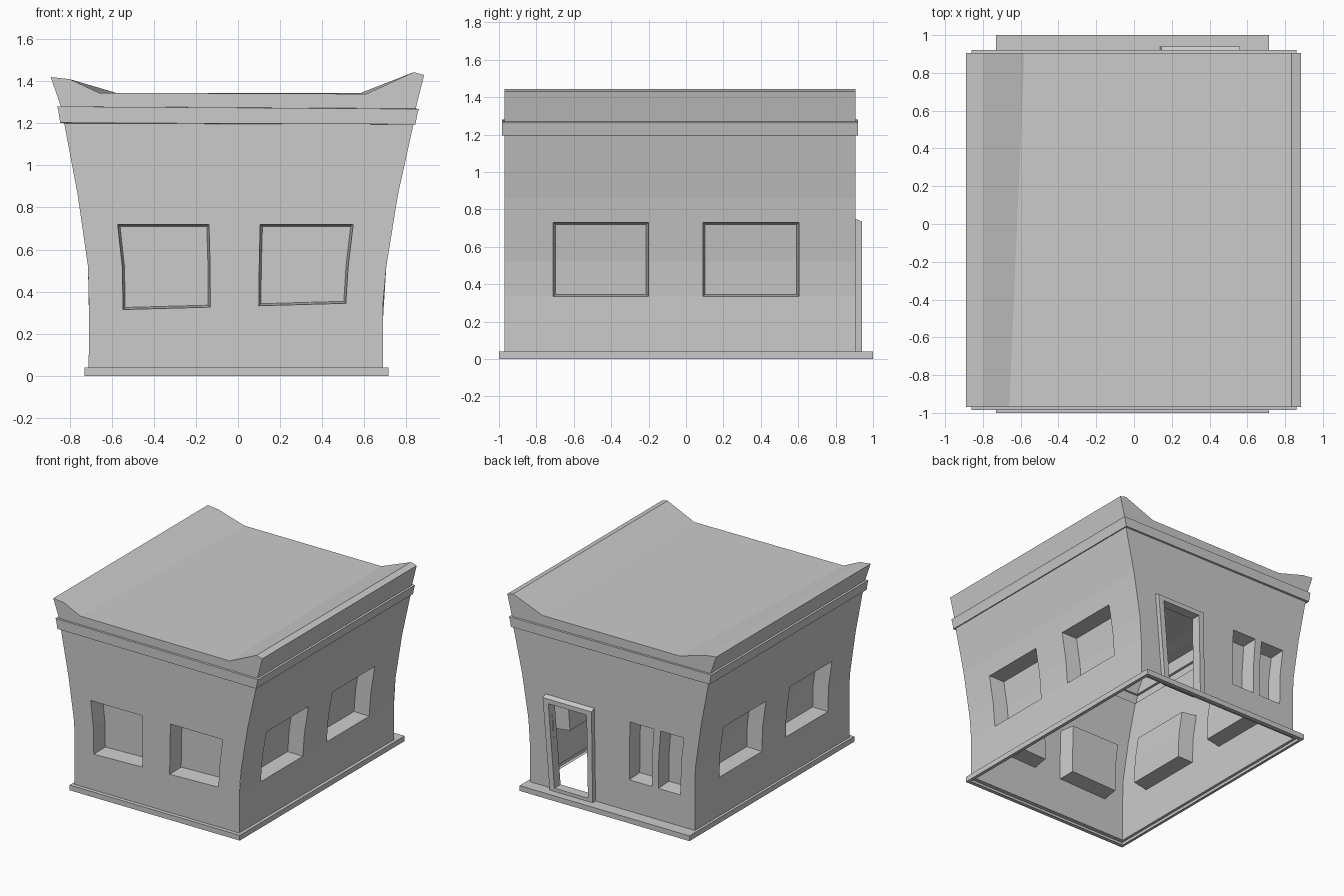
import bpy, bmesh
from mathutils import Vector

if "Cube" in bpy.data.objects:
    bpy.data.objects.remove(bpy.data.objects["Cube"])

Y0, Y1 = -0.97, 0.905          # front and back wall planes
# wall flare: height, left half width, right half width
FLARE = [(0.0, .71, .69), (.33, .708, .69), (.52, .713, .705),
         (.86, .762, .76), (1.2, .826, .835), (1.3, .84, .845)]


def width(z, right):
    i = 2 if right else 1
    for a, b in zip(FLARE, FLARE[1:]):
        if z <= b[0]:
            t = (z - a[0]) / (b[0] - a[0])
            return a[i] + (b[i] - a[i]) * t
    return FLARE[-1][i]


def make(name, bm):
    bmesh.ops.remove_doubles(bm, verts=bm.verts, dist=1e-5)
    bmesh.ops.recalc_face_normals(bm, faces=bm.faces)
    me = bpy.data.meshes.new(name)
    bm.to_mesh(me)
    bm.free()
    ob = bpy.data.objects.new(name, me)
    bpy.context.collection.objects.link(ob)
    return ob


def face(bm, pts):
    bm.faces.new([bm.verts.new(p) for p in pts])


def loft(name, rings):
    bm = bmesh.new()
    for a, b in zip(rings, rings[1:]):
        n = len(a)
        for i in range(n):
            j = (i + 1) % n
            face(bm, [a[i], a[j], b[j], b[i]])
    return make(name, bm)


# wall sheet cut into cells; openings are (u0, u1, row0, row1, recessed)
def panel(name, us, rows, openings, pos, inward):
    bm = bmesh.new()
    inward = Vector(inward)

    def cell(i, j):
        return [(us[i], rows[j]), (us[i + 1], rows[j]),
                (us[i + 1], rows[j + 1]), (us[i], rows[j + 1])]

    for i in range(len(us) - 1):
        for j in range(len(rows) - 1):
            if not any(a <= i < b and c <= j < d for a, b, c, d, _ in openings):
                face(bm, [pos(*p) for p in cell(i, j)])
    for a, b, c, d, recessed in openings:
        if not recessed:
            continue
        uc, zc = (us[a] + us[b]) / 2, (rows[c] + rows[d]) / 2

        def deep(u, z):
            return pos(u + (uc - u) * .05, z + (zc - z) * .05) + inward

        for i in range(a, b):
            for j in range(c, d):
                q = cell(i, j)
                face(bm, [deep(*p) for p in q])
                for k, border in enumerate((j == c, i == b - 1, j == d - 1, i == a)):
                    if border:
                        p, r = q[k], q[(k + 1) % 4]
                        face(bm, [pos(*p), pos(*r), deep(*r), deep(*p)])
    return make(name, bm)


def facade(y):
    def pos(u, z):
        skew = .028 * u if abs(z - .33) < .03 and y < 0 else 0
        return Vector((u * width(z, u > 0) / .70, y, z + skew))
    return pos


def side(right):
    return lambda u, z: Vector((width(z, right) * (1 if right else -1), u, z))


def rect(x0, x1, y0, y1, z0, z1=None):
    z1 = z0 if z1 is None else z1
    return [(x0, y0, z0), (x1, y0, z1), (x1, y1, z1), (x0, y1, z0)]


# walls with recessed windows
panel("front_wall", [-.70, -.54, -.13, .10, .52, .70],
      [.04, .33, .52, .72, .86, 1.2],
      [(1, 2, 1, 3, True), (3, 4, 1, 3, True)], facade(Y0), (0, .125, 0))
panel("back_wall", [-.70, -.58, -.395, -.34, -.15, .165, .49, .70],
      [.04, .055, .28, .52, .71, .725, .86, 1.2],
      [(1, 2, 2, 5, True), (3, 4, 2, 5, True), (5, 6, 1, 4, False)],
      facade(Y1), (0, -.12, 0))
for name, right in (("left_wall", False), ("right_wall", True)):
    panel(name, [Y0, -.71, -.20, .09, .605, Y1],
          [.04, .335, .52, .73, .86, 1.2],
          [(1, 2, 1, 3, True), (3, 4, 1, 3, True)],
          side(right), (-.12 if right else .12, 0, 0))

# base plinth
loft("plinth", [rect(-.71, .69, Y0, .97, .0), rect(-.73, .715, -1, 1, .0),
                rect(-.73, .715, -1, 1, .04), rect(-.71, .69, Y0, Y1, .04)])

# cornice band under the parapet
loft("cornice", [rect(-.826, .835, Y0, Y1, 1.2, 1.195),
                 rect(-.845, .843, -.985, .92, 1.203, 1.195),
                 rect(-.855, .855, -.985, .92, 1.265, 1.255),
                 rect(-.86, .86, -.985, .92, 1.28, 1.268),
                 rect(-.842, .845, Y0, Y1, 1.28, 1.27)])

# parapet and roof, raised along both sides
front = [(-.89, 1.42), (-.80, 1.41), (-.66, 1.345), (.61, 1.34), (.835, 1.443), (.885, 1.43)]
back = [(-.89, 1.42), (-.80, 1.41), (-.58, 1.345), (.585, 1.345), (.835, 1.443), (.885, 1.43)]
foot = [(.845, 1.27), (-.842, 1.28)]
bm = bmesh.new()
f = [(x, Y0, z) for x, z in front + foot]
b = [(x, Y1, z) for x, z in back + foot]
face(bm, f)
face(bm, b)
for i in (0, 1, 2, 3, 4, 5, 7):
    j = (i + 1) % 8
    if i != 6:
        face(bm, [f[i], f[j], b[j], b[i]])
make("parapet_roof", bm)


# door frame leaning with the wall
def door_ring(bot, top, z0, z1, y):
    return [(bot[0], y, z0), (bot[1], y, z0), (top[1], y, z1), (top[0], y, z1)]


outer = ((.135, .50), (.145, .56))
inner = ((.175, .46), (.187, .512))
loft("door_frame", [door_ring(*outer, .04, .75, Y1), door_ring(*outer, .04, .735, .94),
                    door_ring(*inner, .065, .70, .94), door_ring(*inner, .065, .70, .865)])
